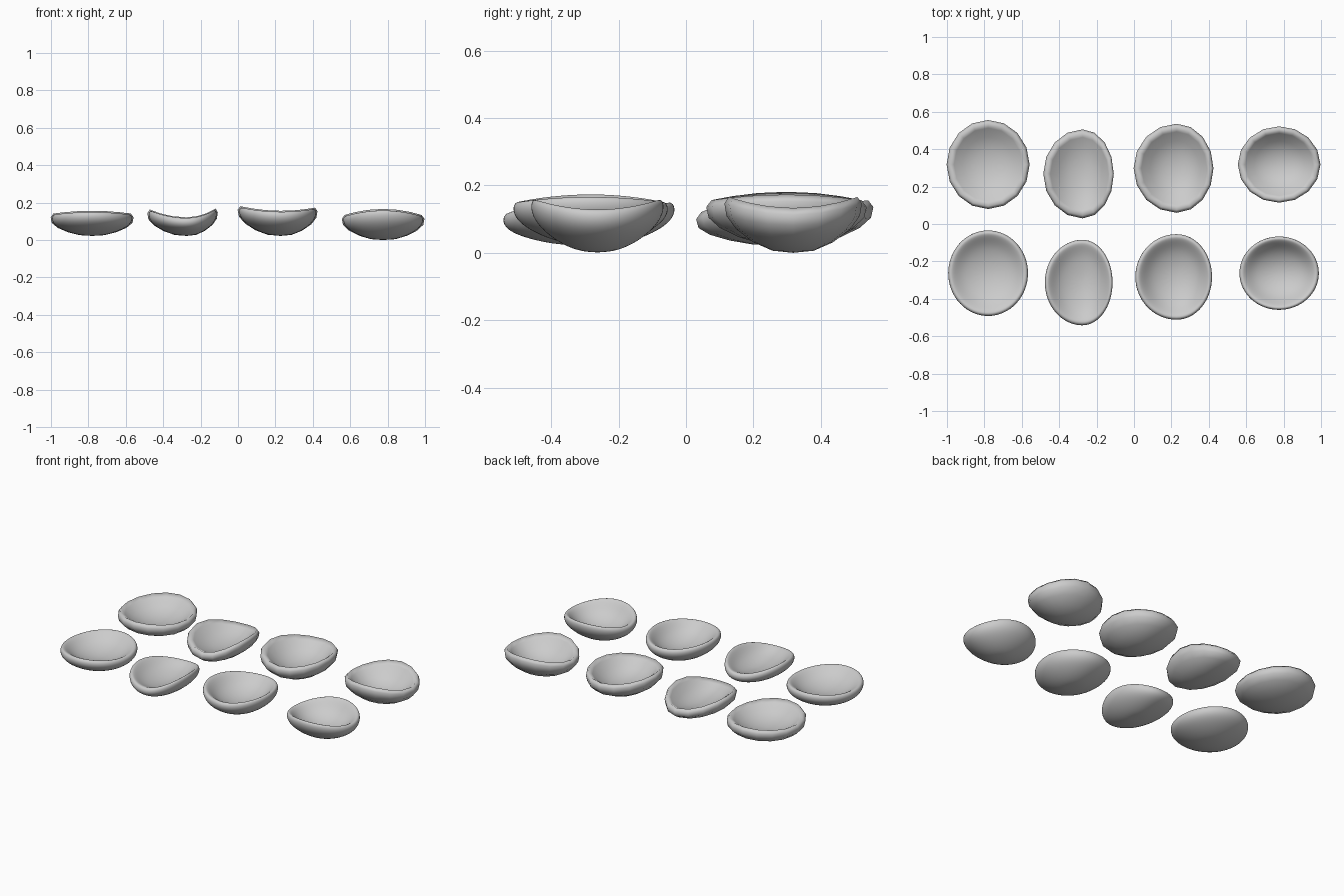
import bpy, bmesh, math

if "Cube" in bpy.data.objects:
    bpy.data.objects.remove(bpy.data.objects["Cube"])

SIDES = 16
# Closed section: (radius, share of edge height, thickness offset)
PROFILE = [(0.30, 0.05, 0.0), (0.58, 0.25, 0.0), (0.83, 0.58, -0.002),
           (0.97, 0.86, 0.002), (1.0, 1.03, 0.018), (0.935, 1.0, 0.041),
           (0.82, 0.85, 0.038), (0.62, 0.36, 0.046), (0.32, 0.06, 0.050)]
FLOOR = 0.046


def make_shell(name, cx, cy, z0, left, right, ry, h_left, h_right, h_y, smooth):
    """Dished disc whose edge height varies around the rim."""
    bm = bmesh.new()
    rings = []
    for r, f, dz in PROFILE:
        ring = []
        for i in range(SIDES):
            a = 2 * math.pi * i / SIDES
            c, s = math.cos(a), math.sin(a)
            rx, hx = (right, h_right) if c > 0 else (left, h_left)
            h = hx * c * c + h_y * s * s
            ring.append(bm.verts.new((r * rx * c, r * ry * s, z0 + h * f + dz)))
        rings.append(ring)
    bottom = bm.verts.new((0, 0, z0))
    top = bm.verts.new((0, 0, z0 + FLOOR))
    for i in range(SIDES):
        j = (i + 1) % SIDES
        for lo, hi in zip(rings, rings[1:]):
            bm.faces.new((lo[i], lo[j], hi[j], hi[i]))
        bm.faces.new((bottom, rings[0][j], rings[0][i]))
        bm.faces.new((top, rings[-1][i], rings[-1][j]))
    bmesh.ops.recalc_face_normals(bm, faces=bm.faces)
    for face in bm.faces:
        face.smooth = True
    mesh = bpy.data.meshes.new(name)
    bm.to_mesh(mesh)
    bm.free()
    ob = bpy.data.objects.new(name, mesh)
    ob.location = (cx, cy, 0)
    bpy.context.collection.objects.link(ob)
    if smooth:
        sub = ob.modifiers.new("smooth", 'SUBSURF')
        sub.levels = sub.render_levels = 2


# name, cx, cy, z0, left, right, ry, edge heights (left, right, y)
SHELLS = [
    ("round_shell", -0.78, 0.318, 0.022, 0.222, 0.222, 0.238, 0.078, 0.078, 0.093),
    ("folded_shell", -0.275, 0.268, 0.022, 0.21, 0.167, 0.238, 0.10, 0.105, 0.058),
    ("tilted_shell", 0.228, 0.298, 0.022, 0.23, 0.197, 0.238, 0.118, 0.11, 0.093),
    ("oval_shell", 0.776, 0.318, 0.0, 0.221, 0.221, 0.204, 0.092, 0.092, 0.125),
]

# Back row coarse, front row subdivided
for name, cx, cy, *rest in SHELLS:
    make_shell(name + "_back", cx, cy, *rest, False)
    make_shell(name + "_front", cx, cy - 0.581, *rest, True)
